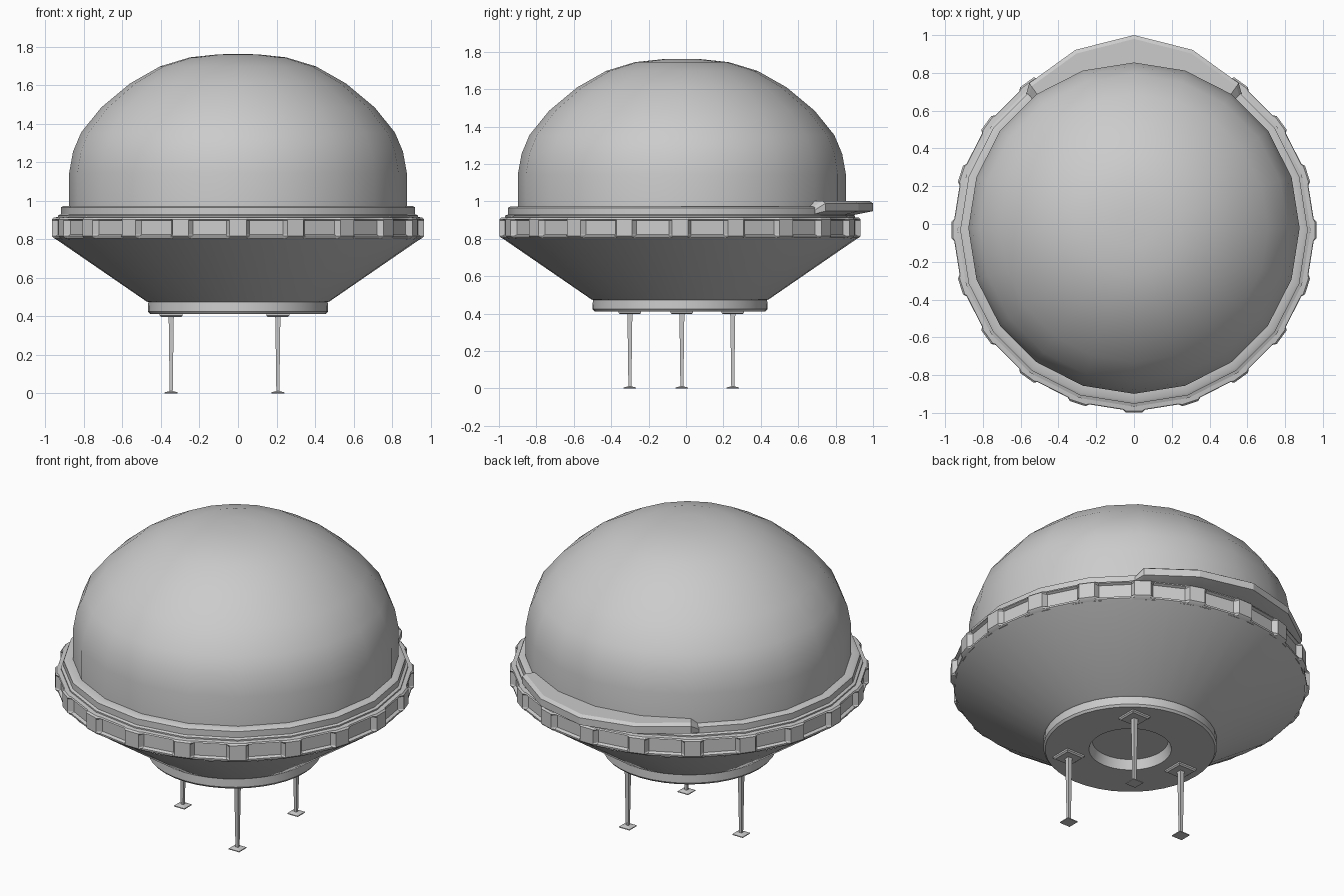
import bpy, bmesh
from math import sin, cos, radians

if "Cube" in bpy.data.objects:
    bpy.data.objects.remove(bpy.data.objects["Cube"])

CY = -0.032      # body centre in y (the rear lip pushes the bounds back)


def finish(name, verts, faces, angle=30):
    me = bpy.data.meshes.new(name)
    me.from_pydata(verts, [], faces)
    bm = bmesh.new()
    bm.from_mesh(me)
    bmesh.ops.remove_doubles(bm, verts=bm.verts, dist=1e-5)
    bmesh.ops.recalc_face_normals(bm, faces=bm.faces)
    bm.to_mesh(me)
    bm.free()
    ob = bpy.data.objects.new(name, me)
    bpy.context.collection.objects.link(ob)
    bpy.ops.object.select_all(action='DESELECT')
    ob.select_set(True)
    bpy.context.view_layer.objects.active = ob
    bpy.ops.object.shade_smooth_by_angle(angle=radians(angle))
    return ob


def skin(rings, closed):
    """Quads between successive rings of equal length."""
    n = len(rings[0])
    verts = [v for r in rings for v in r]
    faces = []
    for i in range(len(rings) - 1):
        for j in range(n if closed else n - 1):
            k = (j + 1) % n
            faces.append((i * n + j, i * n + k, (i + 1) * n + k, (i + 1) * n + j))
    return verts, faces


def polar(r, deg, z, cy=CY):
    # angle is measured from the front (-y)
    a = radians(deg)
    return (r * sin(a), cy - r * cos(a), z)


def lathe(name, profile, sides, cy=CY, angle=30):
    rings = [[polar(r, 360 * j / sides, z, cy) for j in range(sides)] for r, z in profile]
    return finish(name, *skin(rings, True), angle)


# Glass dome, 20 sided
lathe("dome", [(.877, .95), (.877, 1.145), (.857, 1.255), (.815, 1.355), (.71, 1.485),
               (.56, 1.61), (.405, 1.698), (.25, 1.745), (.1, 1.761), (0.0001, 1.762)],
      20, -0.022, 50)

# Collar between dome and rim
lathe("collar", [(.86, .974), (.905, .974), (.92, .966), (.92, .93), (.935, .924),
                 (.935, .908)], 20)

# Lower hull: conical dish, base disc and recessed hatch
lathe("lower_hull", [(.945, .80), (.475, .477), (.466, .474), (.468, .425), (.458, .413),
                     (.222, .413), (.205, .468), (0.0001, .468)], 40)

# Rim with 20 raised blocks and recessed panels between them
angles = [(18 * i + d, abs(d) < 3) for i in range(20) for d in (-3.6, -2.6, 2.6, 3.6)]
rows = [(.945, .945, .80), (.957, .952, .806), (.967, .953, .816), (.967, .937, .824),
        (.967, .937, .897), (.967, .953, .904), (.958, .95, .913), (.90, .90, .920)]
rim = [[polar(rb if block else rp, a, z) for a, block in angles] for rb, rp, z in rows]
finish("rim", *skin(rim, True), 30)

# Raised lip over the rear part of the collar
stations = [(-38.3, .92, -.035), (-35.5, .955, 0), (-18, 1.003, 0), (0, 1.032, 0),
            (18, 1.003, 0), (35.5, .955, 0), (38.3, .92, -.035)]
sections = [[polar(.86, 180 + a, 1.003 + dz), polar(r - .02, 180 + a, 1.003 + dz),
             polar(r, 180 + a, .990 + dz), polar(r, 180 + a, .948 + dz * .4),
             polar(.90, 180 + a, .922), polar(.86, 180 + a, .922)]
            for a, r, dz in stations]
v, f = skin(sections, True)
n = len(sections[0])
f += [tuple(range(n)), tuple(range(len(v) - n, len(v)))]
finish("rear_lip", v, f, 20)


# Three legs: mounting plate, tapered strut and flared square foot
def square(x, y, h, z):
    return [(x + h * a, y + h * b, z) for a, b in ((-1, -1), (1, -1), (1, 1), (-1, 1))]


for name, x, y in (("left_leg", -.347, -.022), ("front_right_leg", .207, -.30),
                   ("back_right_leg", .207, .25)):
    levels = [(.034, 0), (.034, .005), (.008, .012), (.013, .385), (.014, .397),
              (.052, .397), (.060, .404), (.060, .416)]
    v, f = skin([square(x, y, h, z) for h, z in levels], True)
    f += [(0, 1, 2, 3), tuple(range(len(v) - 4, len(v)))]
    finish(name, v, f, 10)
